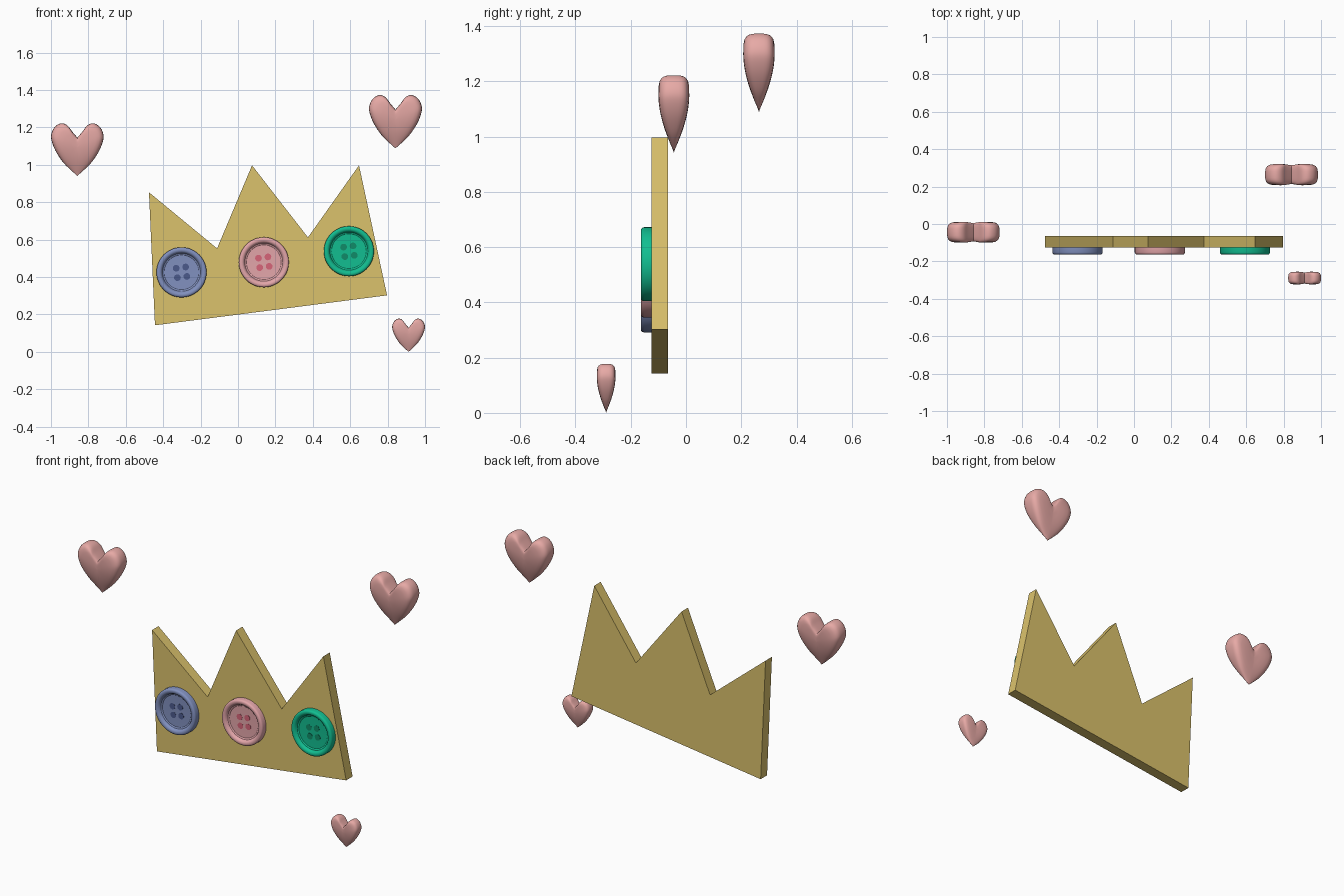
import bpy, bmesh, math
from mathutils import Vector

if "Cube" in bpy.data.objects:
    bpy.data.objects.remove(bpy.data.objects["Cube"])


def material(name, rgb):
    m = bpy.data.materials.new(name)
    m.diffuse_color = (*rgb, 1)
    m.use_nodes = True
    m.node_tree.nodes["Principled BSDF"].inputs["Base Color"].default_value = m.diffuse_color
    return m


def make(name, bm, mat, smooth=None):
    bmesh.ops.remove_doubles(bm, verts=bm.verts, dist=1e-5)
    bmesh.ops.recalc_face_normals(bm, faces=bm.faces)
    me = bpy.data.meshes.new(name)
    bm.to_mesh(me)
    bm.free()
    me.materials.append(mat)
    ob = bpy.data.objects.new(name, me)
    bpy.context.collection.objects.link(ob)
    if smooth:
        bpy.ops.object.select_all(action='DESELECT')
        ob.select_set(True)
        bpy.context.view_layer.objects.active = ob
        bpy.ops.object.shade_smooth_by_angle(angle=math.radians(smooth))
    return ob


def loft(bm, rings):
    """Join closed rings of equal length and cap both ends."""
    vs = [[bm.verts.new(p) for p in ring] for ring in rings]
    n = len(vs[0])
    for a, b in zip(vs, vs[1:]):
        for i in range(n):
            j = (i + 1) % n
            bm.faces.new((a[i], a[j], b[j], b[i]))
    bm.faces.new(vs[0])
    bm.faces.new(vs[-1])


# Crown: flat zigzag plate
FRONT, BACK = -0.125, -0.065
outline = [(-.444, .142), (.797, .302), (.647, .997), (.374, .612),
           (.075, .997), (-.112, .553), (-.476, .853)]
bm = bmesh.new()
loft(bm, [[(x, y, z) for x, z in outline] for y in (FRONT, BACK)])
make("crown_plate", bm, material("gold", (.71, .54, .15)))


# Buttons: turned disc with rounded rim, recessed face and four dark holes
def turned(bm, cx, cz, profile, n):
    loft(bm, [[(cx + r * math.cos(2 * math.pi * i / n), FRONT - d,
                cz + r * math.sin(2 * math.pi * i / n)) for i in range(n)]
              for r, d in profile])


button_profile = [(.128, -.008), (.134, -.002), (.134, .027), (.132, .033),
                  (.128, .037), (.121, .038), (.113, .037), (.107, .032),
                  (.104, .026), (.101, .022), (.096, .021), (.093, .018),
                  (.040, .017)]
tilt = math.radians(7.4)
for label, cx, cz, rgb, dark in [
        ("blue", -.302, .425, (.22, .28, .52), (.07, .10, .26)),
        ("pink", .138, .479, (.77, .38, .40), (.68, .13, .19)),
        ("green", .593, .538, (.006, .51, .28), (.005, .26, .14))]:
    bm = bmesh.new()
    turned(bm, cx, cz, button_profile, 48)
    make(label + "_button", bm, material(label, rgb), 40)
    bm = bmesh.new()
    for k in range(4):
        a = tilt + math.pi / 4 + k * math.pi / 2
        turned(bm, cx + .036 * math.cos(a), cz + .036 * math.sin(a),
               [(.018, .014), (.018, .0185)], 20)
    make(label + "_button_holes", bm, material(label + "_dark", dark))


# Hearts: smooth puffy forms lofted from a heart outline
def smooth_path(pts, steps=4):
    p = [Vector(q) for q in pts]
    p = [2 * p[0] - p[1]] + p + [2 * p[-1] - p[-2]]
    out = []
    for a, b, c, d in zip(p, p[1:], p[2:], p[3:]):
        for s in range(steps):
            t = s / steps
            out.append(.5 * (2 * b + (c - a) * t + (2 * a - 5 * b + 4 * c - d) * t * t
                             + (3 * b - a - 3 * c + d) * t ** 3))
    return out + [p[-2]]


half = smooth_path([(0, .73), (.2, .85), (.36, .955), (.53, 1), (.7, .99),
                    (.87, .925), (.98, .81), (.98, .68), (.83, .48),
                    (.56, .27), (.28, .125), (0, 0)])
heart = half + [Vector((-p.x, p.y)) for p in reversed(half[1:-1])]
puff = [(1, .0), (.995, .3), (.985, .48), (.96, .66), (.91, .81), (.83, .92),
        (.70, .98), (.5, 1), (.25, 1), (.04, 1)]
layers = [(s, -f) for s, f in reversed(puff)] + puff[1:]
rose = material("rose", (.80, .40, .38))


def heart_part(name, cx, cy, tip, w, h, depth):
    bm = bmesh.new()
    rings = []
    for s, f in layers:
        ring = []
        for p in heart:
            x, u = p.x * s, .55 + (p.y - .55) * s
            t = max(.03, math.sin(math.pi / 2 * min(1, max(0, u) / .76)))
            # slight crease down the middle below the notch
            t *= 1 - .12 * max(0, u - .35) / .4 * math.exp(-(x / .2) ** 2)
            ring.append((cx + x * w, cy + f * t * depth, tip + u * h))
        rings.append(ring)
    loft(bm, rings)
    make(name, bm, rose, 60)


heart_part("heart_left", -.859, -.044, .941, .141, .28, .056)
heart_part("heart_right", .842, .264, 1.088, .142, .284, .057)
heart_part("heart_small", .912, -.289, 0, .088, .177, .034)
